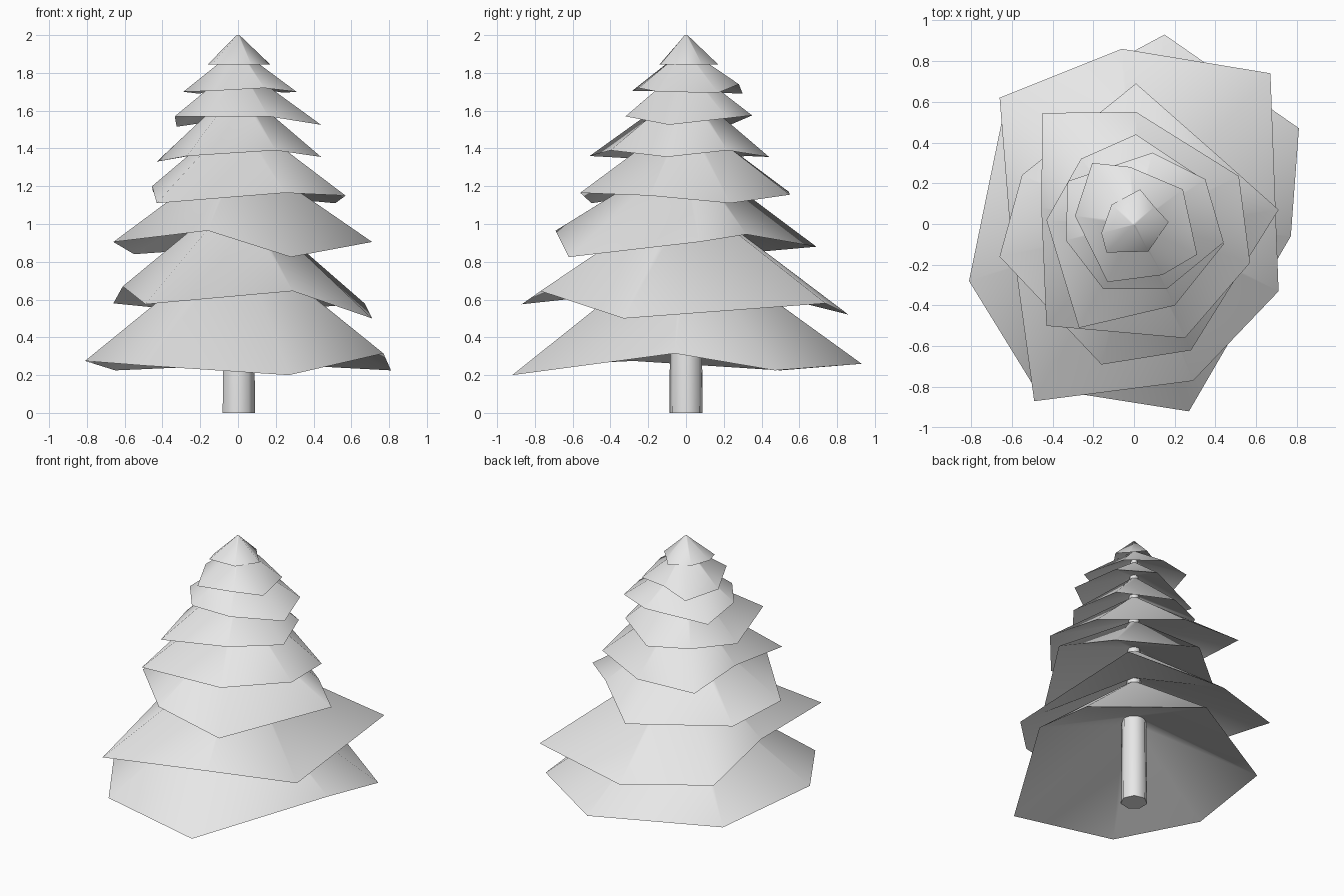
import bpy, bmesh, math

bark_grey = bpy.data.materials.new("light_grey")
bark_grey.diffuse_color = (0.8, 0.8, 0.8, 1)


def skin(name, rings, cap_bottom=False, cap_top=False):
    """Bridge a stack of equal-sized rings into one smooth-shaded part."""
    bm = bmesh.new()
    vs = [[bm.verts.new(p) for p in ring] for ring in rings]
    n = len(rings[0])
    for a, b in zip(vs, vs[1:]):
        for i in range(n):
            j = (i + 1) % n
            bm.faces.new((a[i], a[j], b[j], b[i]))
    if cap_bottom:
        bm.faces.new(vs[0][::-1])
    if cap_top:
        bm.faces.new(vs[-1])
    # triangulate so that bent quads fold the same way all round
    bmesh.ops.triangulate(bm, faces=[f for f in bm.faces if len(f.verts) == 4])
    me = bpy.data.meshes.new(name)
    bm.to_mesh(me)
    bm.free()
    me.materials.append(bark_grey)
    ob = bpy.data.objects.new(name, me)
    bpy.context.collection.objects.link(ob)
    bpy.ops.object.select_all(action='DESELECT')
    ob.select_set(True)
    bpy.context.view_layer.objects.active = ob
    bpy.ops.object.shade_smooth_by_angle(angle=math.radians(65))


def tier(name, under, top, rim, heights, cap=False):
    """A ragged skirt: sloping underside, jagged rim, cone up to the neck.
    under and top are (radius, z) of the neck where it meets the trunk."""
    if not isinstance(heights, (list, tuple)):
        heights = [heights] * len(rim)

    def neck(r, z):
        return [(r * x / math.hypot(x, y), r * y / math.hypot(x, y), z) for x, y in rim]
    rings = [neck(*under), [(x, y, z) for (x, y), z in zip(rim, heights)], neck(*top)]
    skin(name, rings, cap_top=cap)


# trunk, thinning between the tiers
profile = [(0.09, 0), (0.085, 0.65), (0.05, 0.88), (0.045, 1.16), (0.04, 1.38),
           (0.035, 1.57), (0.03, 1.72), (0.025, 1.84), (0.018, 1.95)]
trunk = [[(r * math.cos(math.tau * k / 7), r * math.sin(math.tau * k / 7), z)
          for k in range(7)] for r, z in profile]
skin("trunk", trunk, cap_bottom=True, cap_top=True)

# branch tiers, bottom to top, rims counter-clockwise
tier("branch_tier_1", (0.08, 0.62), (0.045, 0.90),
     [(0.27, -0.92), (0.77, -0.06), (0.81, 0.47), (0.15, 0.93),
      (-0.65, 0.50), (-0.81, -0.28), (-0.49, -0.80)],
     [0.20, 0.315, 0.225, 0.26, 0.225, 0.275, 0.25])
tier("branch_tier_2", (0.045, 0.93), (0.04, 1.14),
     [(-0.49, -0.87), (0.29, -0.77), (0.71, -0.33), (0.67, 0.74),
      (-0.06, 0.86), (-0.66, 0.62), (-0.61, 0.0)],
     [0.575, 0.645, 0.50, 0.58, 0.52, 0.58, 0.67])
tier("branch_tier_3", (0.04, 1.17), (0.035, 1.37),
     [(-0.66, -0.16), (-0.16, -0.69), (0.28, -0.62), (0.71, 0.07),
      (0.43, 0.32), (0.01, 0.69), (-0.55, 0.24)],
     [0.905, 0.965, 0.825, 0.905, 0.945, 0.88, 0.84])
tier("branch_tier_4", (0.035, 1.39), (0.03, 1.56),
     [(-0.43, -0.50), (0.25, -0.56), (0.57, -0.19), (0.515, 0.235),
      (0.01, 0.55), (-0.45, 0.545), (-0.455, 0.08)],
     [1.11, 1.165, 1.15, 1.11, 1.155, 1.17, 1.20])
tier("branch_tier_5", (0.03, 1.58), (0.025, 1.71),
     [(0.44, -0.10), (0.20, -0.40), (-0.27, -0.51), (-0.43, 0.02),
      (-0.26, 0.32), (0.01, 0.44), (0.34, 0.22)][::-1],
     [1.355, 1.39, 1.36, 1.33, 1.36, 1.355, 1.39][::-1])
tier("branch_tier_6", (0.025, 1.73), (0.02, 1.83),
     [(-0.335, -0.08), (-0.15, -0.32), (0.16, -0.32), (0.44, -0.09),
      (0.35, 0.22), (0.09, 0.35), (-0.325, 0.21)],
     [1.57, 1.57, 1.57, 1.525, 1.56, 1.575, 1.515])
tier("branch_tier_7", (0.02, 1.85), (0.015, 1.92),
     [(-0.29, 0.04), (-0.13, -0.285), (0.14, -0.25), (0.31, -0.15),
      (0.24, 0.17), (-0.02, 0.28), (-0.205, 0.30)],
     [1.70, 1.705, 1.72, 1.70, 1.695, 1.74, 1.69])
tier("treetop", (0.015, 1.93), (0.008, 2.0),
     [(-0.16, -0.045), (-0.135, -0.14), (0.07, -0.135), (0.17, 0.01),
      (0.10, 0.085), (0.03, 0.17), (-0.11, 0.095)], 1.845, cap=True)
